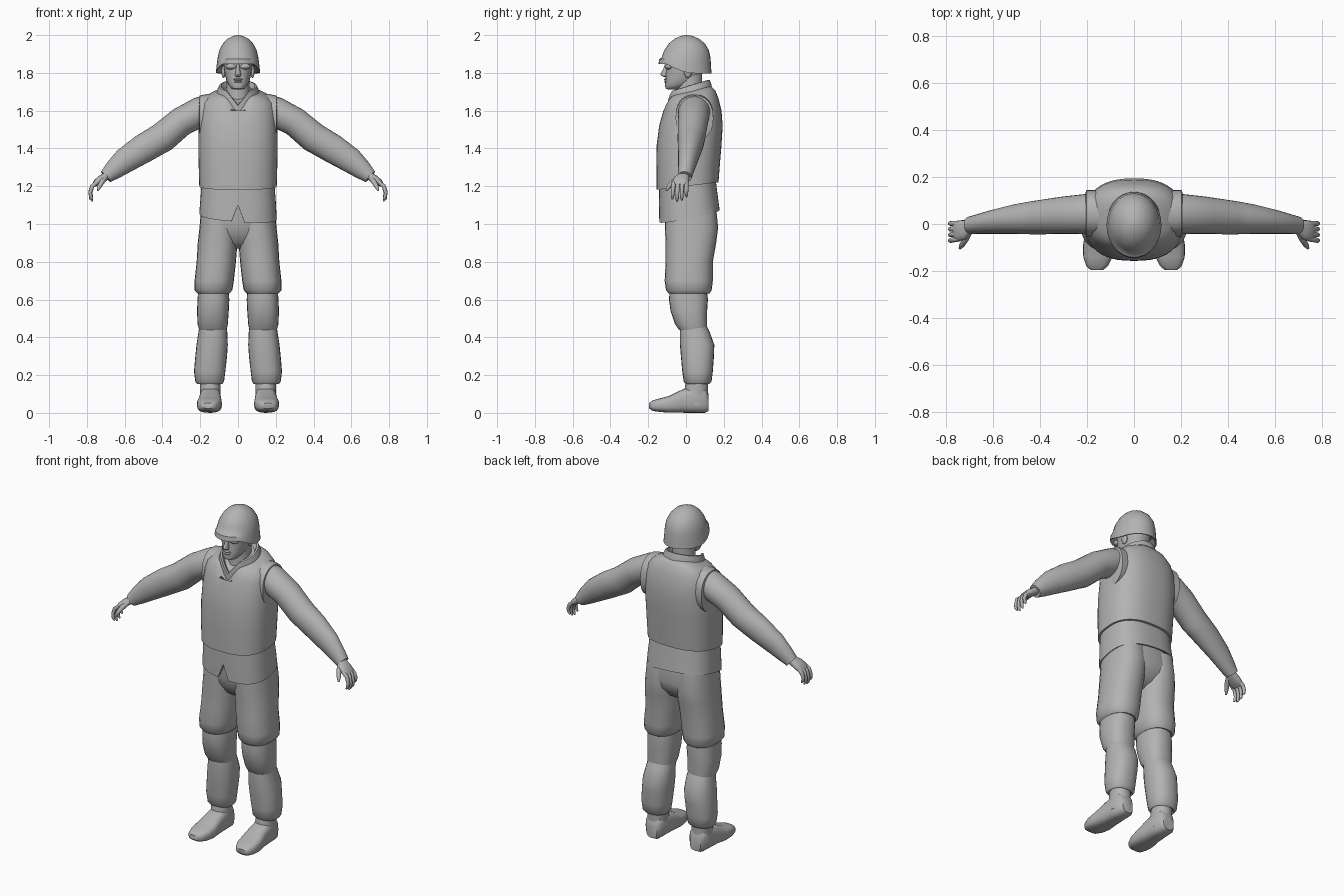
import bpy, bmesh, math
from mathutils import Vector

grey = bpy.data.materials.new("plain grey")
grey.diffuse_color = (0.45, 0.45, 0.45, 1)
X, Y, Z = Vector((1, 0, 0)), Vector((0, 1, 0)), Vector((0, 0, 1))


def finish(name, bm, mirror, angle):
    bmesh.ops.recalc_face_normals(bm, faces=bm.faces)
    me = bpy.data.meshes.new(name)
    bm.to_mesh(me)
    bm.free()
    me.materials.append(grey)
    ob = bpy.data.objects.new(name, me)
    bpy.context.collection.objects.link(ob)
    bpy.ops.object.select_all(action='DESELECT')
    ob.select_set(True)
    bpy.context.view_layer.objects.active = ob
    bpy.ops.object.shade_smooth_by_angle(angle=math.radians(angle))
    if mirror:
        ob.modifiers.new("mirror", 'MIRROR').use_mirror_merge = False
    return ob


def loft(name, rings, side=X, up=None, n=24, power=2.0, shape=None, mirror=False, angle=45):
    """Skin superellipse rings (x, y, z, half width on side, half width on up)."""
    bm = bmesh.new()
    loops = []
    for i, (x, y, z, a, b) in enumerate(rings):
        c = Vector((x, y, z))
        if up is None:
            p, q = rings[max(i - 1, 0)], rings[min(i + 1, len(rings) - 1)]
            t = (Vector(q[:3]) - Vector(p[:3])).normalized()
            v = t.cross(side).normalized()
            s = v.cross(t).normalized()
        else:
            s, v = side, up
        loop = []
        for k in range(n):
            th = 2 * math.pi * k / n
            cs, sn = math.cos(th), math.sin(th)
            cs = math.copysign(abs(cs) ** (2 / power), cs)
            sn = math.copysign(abs(sn) ** (2 / power), sn)
            co = c + s * a * cs + v * b * sn
            loop.append(bm.verts.new(shape(co) if shape else co))
        loops.append(loop)
    for l0, l1 in zip(loops, loops[1:]):
        for k in range(n):
            j = (k + 1) % n
            bm.faces.new((l0[k], l0[j], l1[j], l1[k]))
    bm.faces.new(loops[0])
    bm.faces.new(loops[-1])
    return finish(name, bm, mirror, angle)


def column(name, rows, **kw):
    """Upright loft from rows of (z, centre x, half width x, front y, back y)."""
    rings = [(x, (f + b) / 2, z, a, (b - f) / 2) for z, x, a, f, b in rows]
    return loft(name, rings, X, Y, **kw)


def blob(name, loc, size, mirror=False):
    bm = bmesh.new()
    bmesh.ops.create_uvsphere(bm, u_segments=16, v_segments=10, radius=1)
    for v in bm.verts:
        v.co = Vector(loc) + Vector([a * b for a, b in zip(v.co, size)])
    return finish(name, bm, mirror, 60)


# Vest: sloping neckline with a front dip, hem higher at the back
def neck_dip(co):
    return 0.07 * max(0, 1 - abs(co.x) / 0.06) if co.y < 0 else 0


def vest_shape(co):
    if co.z > 1.6:
        f = (co.z - 1.6) / 0.1
        co.z += 0.22 * (co.y - 0.04) * f - (neck_dip(co) if co.z > 1.64 else 0)
    elif co.z < 1.25:
        co.z += 0.12 * co.y
    return co


column("vest", [
    (1.23, 0, 0.17, -0.12, 0.14), (1.2, 0, 0.185, -0.14, 0.155), (1.2, 0, 0.205, -0.157, 0.172),
    (1.3, 0, 0.208, -0.157, 0.178), (1.42, 0, 0.21, -0.155, 0.188), (1.52, 0, 0.208, -0.142, 0.194),
    (1.6, 0, 0.203, -0.12, 0.188), (1.65, 0, 0.19, -0.108, 0.172), (1.685, 0, 0.155, -0.095, 0.155),
    (1.705, 0, 0.11, -0.085, 0.135), (1.715, 0, 0.08, -0.06, 0.11)],
    n=48, power=2.5, shape=vest_shape)
loft("vest_armhole", [(0.11, 0.045, 1.57, 0.09, 0.12), (0.17, 0.045, 1.565, 0.1, 0.122),
                      (0.203, 0.045, 1.56, 0.1, 0.12), (0.207, 0.045, 1.56, 0.085, 0.105)],
     Y, Z, power=2.3, mirror=True)


# Collar
def collar_shape(co):
    co.z += 0.3 * (co.y - 0.04) - neck_dip(co)
    return co


column("collar", [
    (1.67, 0, 0.115, -0.095, 0.14), (1.71, 0, 0.112, -0.1, 0.135), (1.738, 0, 0.1, -0.098, 0.125),
    (1.74, 0, 0.09, -0.088, 0.115), (1.70, 0, 0.07, -0.06, 0.095)], n=48, shape=collar_shape)


# Jacket skirt with a sloped hem and a front notch
def hem_shape(co):
    if co.z < 1.1:
        co.z += 0.2 * co.y - 0.07 * co.x
        if abs(co.x) < 0.005 and co.y < 0:
            co.z = 1.1
    return co


column("jacket_skirt", [
    (1.06, 0, 0.18, -0.11, 0.15), (1.04, 0, 0.2, -0.135, 0.172), (1.04, 0, 0.205, -0.142, 0.178),
    (1.12, 0, 0.2, -0.143, 0.172), (1.25, 0, 0.19, -0.14, 0.155)],
    n=64, power=2.6, shape=hem_shape)

# Trousers: seat, thighs, knees and shins
column("trouser_seat", [
    (0.87, 0, 0.06, -0.03, 0.07), (0.9, 0, 0.12, -0.07, 0.12), (0.95, 0, 0.18, -0.098, 0.155),
    (1.0, 0, 0.19, -0.112, 0.168), (1.1, 0, 0.185, -0.115, 0.155)], power=2.5, n=32)
column("thigh", [
    (0.64, 0.13, 0.06, -0.07, 0.1), (0.632, 0.13, 0.083, -0.092, 0.125), (0.65, 0.13, 0.1, -0.106, 0.136),
    (0.7, 0.126, 0.104, -0.113, 0.142), (0.8, 0.115, 0.104, -0.108, 0.142),
    (0.9, 0.108, 0.105, -0.108, 0.16), (0.98, 0.102, 0.102, -0.112, 0.17),
    (1.08, 0.1, 0.095, -0.11, 0.16)], power=2.3, mirror=True)
column("knee", [
    (0.44, 0.133, 0.06, -0.02, 0.09), (0.44, 0.133, 0.073, -0.038, 0.11), (0.47, 0.134, 0.08, -0.058, 0.112),
    (0.54, 0.133, 0.084, -0.082, 0.112), (0.6, 0.13, 0.084, -0.09, 0.116),
    (0.67, 0.13, 0.08, -0.085, 0.11)], power=2.4, mirror=True)
column("shin", [
    (0.165, 0.15, 0.05, 0.02, 0.1), (0.152, 0.15, 0.066, 0, 0.122), (0.165, 0.15, 0.076, -0.012, 0.135),
    (0.22, 0.15, 0.083, -0.02, 0.142), (0.3, 0.142, 0.084, -0.027, 0.148),
    (0.36, 0.137, 0.083, -0.032, 0.15), (0.43, 0.133, 0.076, -0.033, 0.125),
    (0.48, 0.133, 0.07, -0.03, 0.1)], power=2.3, mirror=True)

# Boots
loft("boot_foot", [
    (0.145, 0.12, 0.055, 0.035, 0.045), (0.146, 0.1, 0.068, 0.052, 0.068), (0.147, 0.03, 0.07, 0.056, 0.07),
    (0.148, -0.03, 0.06, 0.059, 0.059), (0.151, -0.09, 0.045, 0.066, 0.044),
    (0.154, -0.14, 0.041, 0.062, 0.036), (0.157, -0.178, 0.038, 0.047, 0.027),
    (0.158, -0.195, 0.038, 0.028, 0.014)], X, Z, n=24, power=2.9, mirror=True)
column("boot_shaft", [
    (0.04, 0.147, 0.054, -0.015, 0.116), (0.1, 0.147, 0.054, -0.012, 0.116),
    (0.2, 0.148, 0.055, 0.005, 0.118)], power=2.2, mirror=True)

# Sleeves
loft("sleeve", [
    (0.14, 0.045, 1.61, 0.08, 0.08), (0.2, 0.043, 1.593, 0.085, 0.08), (0.3, 0.037, 1.542, 0.08, 0.077),
    (0.4, 0.029, 1.458, 0.073, 0.08), (0.44, 0.026, 1.435, 0.07, 0.078), (0.5, 0.021, 1.4, 0.064, 0.077),
    (0.6, 0.009, 1.335, 0.051, 0.067), (0.66, 0.0, 1.285, 0.042, 0.052),
    (0.7, -0.006, 1.25, 0.037, 0.037), (0.695, -0.006, 1.253, 0.025, 0.025)], Y, mirror=True)

# Hands
loft("palm", [
    (0.67, -0.003, 1.275, 0.026, 0.02), (0.7, -0.012, 1.252, 0.03, 0.021), (0.725, -0.024, 1.236, 0.042, 0.022),
    (0.75, -0.03, 1.218, 0.044, 0.018), (0.765, -0.032, 1.204, 0.036, 0.01)],
    Y, n=16, power=2.4, mirror=True)
for i, y in enumerate((-0.064, -0.042, -0.02, 0.002)):
    drop = (0.0, -0.012, -0.006, 0.012)[i]
    loft("finger_%d" % (i + 1), [
        (0.745, y, 1.222, 0.011, 0.011), (0.772, y * 1.05, 1.2, 0.0115, 0.012),
        (0.782, y * 1.1, 1.168 + drop / 2, 0.01, 0.01), (0.779, y * 1.12, 1.145 + drop, 0.009, 0.009),
        (0.77, y * 1.12, 1.131 + drop, 0.004, 0.004)], Y, n=10, mirror=True)
loft("thumb", [
    (0.7, -0.03, 1.25, 0.014, 0.015), (0.718, -0.066, 1.225, 0.014, 0.014), (0.733, -0.09, 1.2, 0.012, 0.011),
    (0.742, -0.104, 1.178, 0.005, 0.005)], X, n=10, mirror=True)

# Neck and head
column("neck", [(1.6, 0, 0.07, -0.055, 0.09), (1.68, 0, 0.062, -0.05, 0.085),
                (1.8, 0, 0.06, -0.05, 0.085)])
column("head", [
    (1.712, 0, 0.02, -0.095, -0.05), (1.718, 0, 0.036, -0.108, -0.02), (1.735, 0, 0.05, -0.112, 0.02),
    (1.76, 0, 0.062, -0.108, 0.06), (1.8, 0, 0.071, -0.107, 0.09), (1.83, 0, 0.075, -0.104, 0.1),
    (1.86, 0, 0.077, -0.11, 0.105), (1.92, 0, 0.07, -0.1, 0.1)], power=2.2)

# Face details
column("nose", [
    (1.778, 0, 0.008, -0.115, -0.09), (1.784, 0, 0.017, -0.13, -0.09), (1.793, 0, 0.016, -0.136, -0.09),
    (1.82, 0, 0.01, -0.121, -0.09), (1.845, 0, 0.008, -0.112, -0.09)], n=12)
blob("upper_lip", (0, -0.104, 1.765), (0.025, 0.013, 0.006))
blob("lower_lip", (0, -0.104, 1.753), (0.022, 0.012, 0.006))
blob("eye_lens", (0.035, -0.09, 1.834), (0.031, 0.022, 0.016), mirror=True)
blob("ear", (0.076, 0.01, 1.805), (0.012, 0.02, 0.032), mirror=True)


# Helmet: rim raised above the face
def rim_shape(co):
    if co.z < 1.84 and co.y < 0.03:
        co.z += 0.048 * min(1, (0.03 - co.y) / 0.13) ** 1.5
    return co


column("helmet", [
    (1.835, 0, 0.085, -0.115, 0.11), (1.8, 0, 0.108, -0.137, 0.127), (1.798, 0, 0.117, -0.146, 0.136),
    (1.825, 0, 0.114, -0.142, 0.133), (1.88, 0, 0.108, -0.13, 0.13), (1.92, 0, 0.099, -0.115, 0.121),
    (1.955, 0, 0.08, -0.091, 0.1), (1.98, 0, 0.056, -0.062, 0.07), (1.995, 0, 0.028, -0.03, 0.037),
    (2.0, 0, 0.006, -0.004, 0.01)], n=32, shape=rim_shape)
